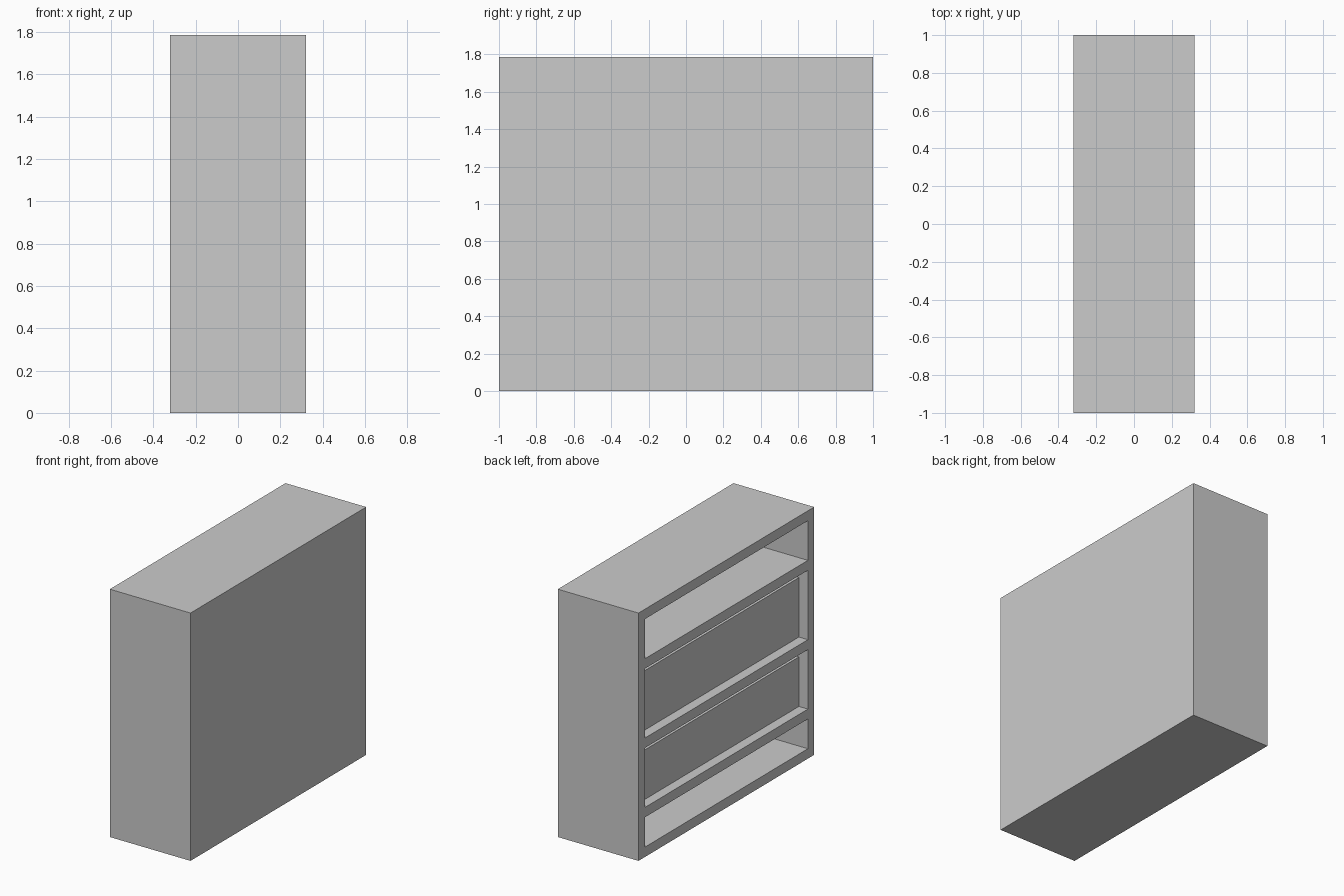
import bpy

if "Cube" in bpy.data.objects:
    bpy.data.objects.remove(bpy.data.objects["Cube"])

U = 2 / 28                      # board thickness; everything is a multiple of it
DEPTH, WIDTH, HEIGHT = 9, 28, 25


def box(name, x, y, z):
    """Box from (min, max) ranges given in board thicknesses."""
    ranges = (x, y, z)
    bpy.ops.mesh.primitive_cube_add(size=1)
    ob = bpy.context.object
    ob.name = name
    for v in ob.data.vertices:
        v.co = [(lo + hi) / 2 * U + c * (hi - lo) * U for c, (lo, hi) in zip(v.co, ranges)]
    return ob


hx, hy = DEPTH / 2, WIDTH / 2

# Cabinet body, open towards -x
cabinet = box("cabinet_body", (-hx, hx), (-hy, hy), (0, HEIGHT))

# Compartments from bottom to top: height and whether a drawer front fills it
z = 1
for i, (h, has_drawer) in enumerate([(3, False), (6, True), (7, True), (4, False)]):
    cutter = box("compartment_cutter", (-hx - 1, hx - 1), (1 - hy, hy - 1), (z, z + h))
    mod = cabinet.modifiers.new("compartment", 'BOOLEAN')
    mod.operation = 'DIFFERENCE'
    mod.solver = 'EXACT'
    mod.object = cutter
    bpy.context.view_layer.objects.active = cabinet
    bpy.ops.object.modifier_apply(modifier=mod.name)
    bpy.data.objects.remove(cutter, do_unlink=True)
    # Recessed drawer front with a finger gap above it
    if has_drawer:
        box(f"drawer_front_{i}", (1 - hx, 2 - hx), (1 - hy, hy - 1), (z, z + h - 1))
    z += h + 1
